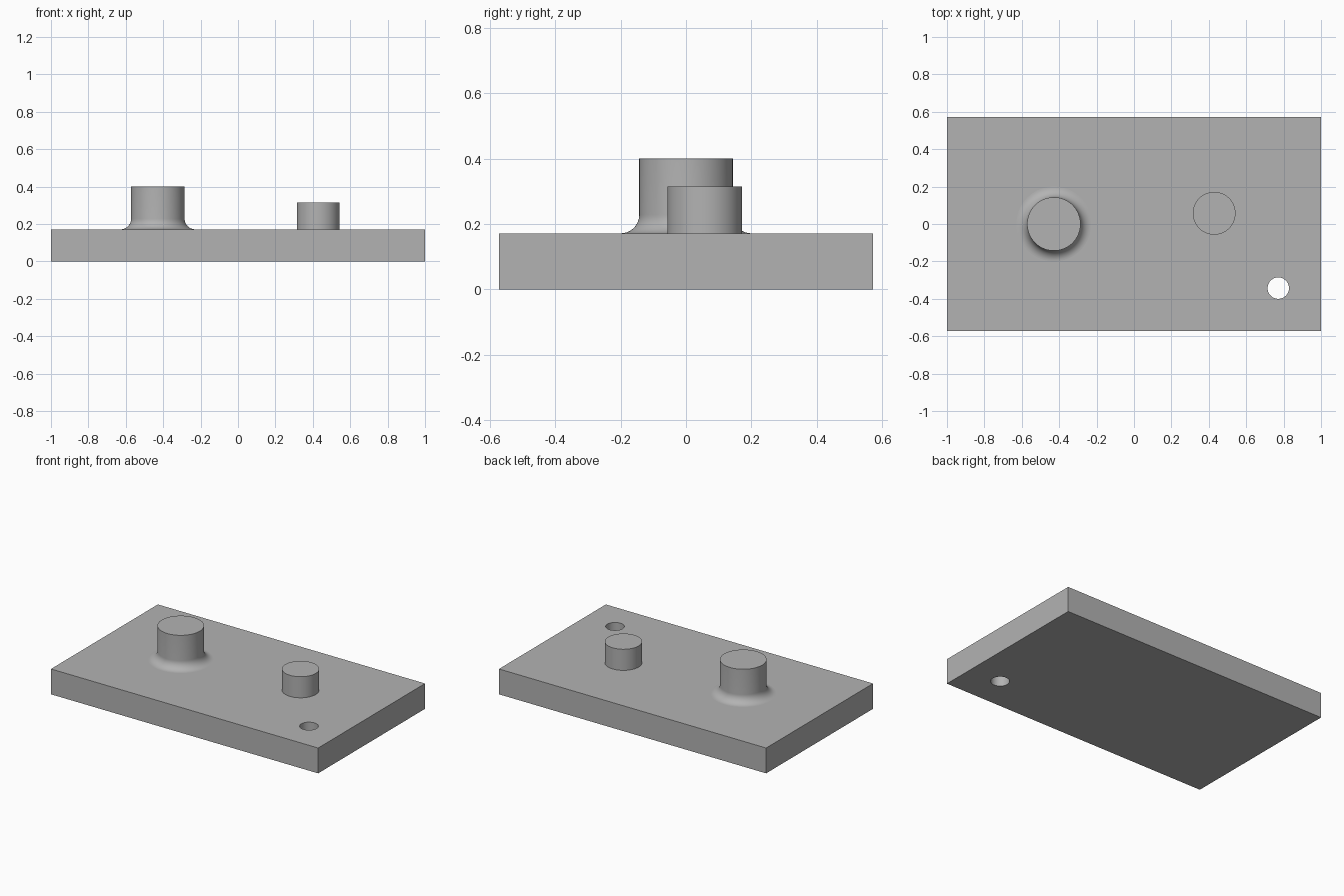
import bpy, bmesh
from math import sin, cos, pi, radians
from mathutils import Vector

cube = bpy.data.objects.get("Cube")
if cube:
    bpy.data.objects.remove(cube, do_unlink=True)

U = 2 / 35            # one design unit
SEGMENTS = 96
PLATE_TOP = 3 * U

grey = bpy.data.materials.new("plain grey")
grey.use_nodes = True
colour = (0.45, 0.45, 0.45, 1)
grey.diffuse_color = colour
grey.node_tree.nodes["Principled BSDF"].inputs["Base Color"].default_value = colour


def finish(name, bm):
    """Turn a bmesh into a smooth-by-angle object."""
    bmesh.ops.recalc_face_normals(bm, faces=bm.faces)
    mesh = bpy.data.meshes.new(name)
    bm.to_mesh(mesh)
    bm.free()
    mesh.materials.append(grey)
    obj = bpy.data.objects.new(name, mesh)
    bpy.context.collection.objects.link(obj)
    bpy.ops.object.select_all(action="DESELECT")
    obj.select_set(True)
    bpy.context.view_layer.objects.active = obj
    bpy.ops.object.shade_smooth_by_angle(angle=radians(30))
    return obj


def circle(radius, z, centre=(0, 0)):
    angles = [2 * pi * i / SEGMENTS for i in range(SEGMENTS)]
    return [(centre[0] + radius * cos(a), centre[1] + radius * sin(a), z) for a in angles]


def add_loop(bm, points):
    verts = [bm.verts.new(p) for p in points]
    edges = [bm.edges.new((v, verts[i - 1])) for i, v in enumerate(verts)]
    return verts, edges


def boss(name, centre, profile):
    """Stack rings of (radius, height) and cap the top."""
    bm = bmesh.new()
    rings = [add_loop(bm, circle(r, z, centre)) for r, z in profile]
    for lower, upper in zip(rings, rings[1:]):
        bmesh.ops.bridge_loops(bm, edges=lower[1] + upper[1])
    bm.faces.new(rings[-1][0])
    return finish(name, bm)


# Plate with a round through hole: fill the outline, then extrude it upwards
bm = bmesh.new()
corners = [(sx, sy * 10 * U, 0) for sx, sy in ((-1, -1), (1, -1), (1, 1), (-1, 1))]
outline = add_loop(bm, corners)[1]
hole = add_loop(bm, circle(U, 0, (13.5 * U, -6 * U)))[1]
bmesh.ops.triangle_fill(bm, edges=outline + hole, use_beauty=True)
top = bmesh.ops.extrude_face_region(bm, geom=bm.faces[:], use_keep_orig=True)["geom"]
bmesh.ops.translate(bm, verts=[g for g in top if isinstance(g, bmesh.types.BMVert)],
                    vec=Vector((0, 0, PLATE_TOP)))
finish("base_plate", bm)

# Tall boss with a concave fillet at its foot
STEPS = 12
fillet = [(3.5 * U - U * sin(a), PLATE_TOP + U * (1 - cos(a)))
          for a in (pi / 2 * i / STEPS for i in range(STEPS + 1))]
boss("tall_boss", (-7.5 * U, 0), fillet + [(2.5 * U, 7 * U)])

# Short plain boss
boss("short_boss", (7.5 * U, U), [(2 * U, PLATE_TOP), (2 * U, 5.5 * U)])
